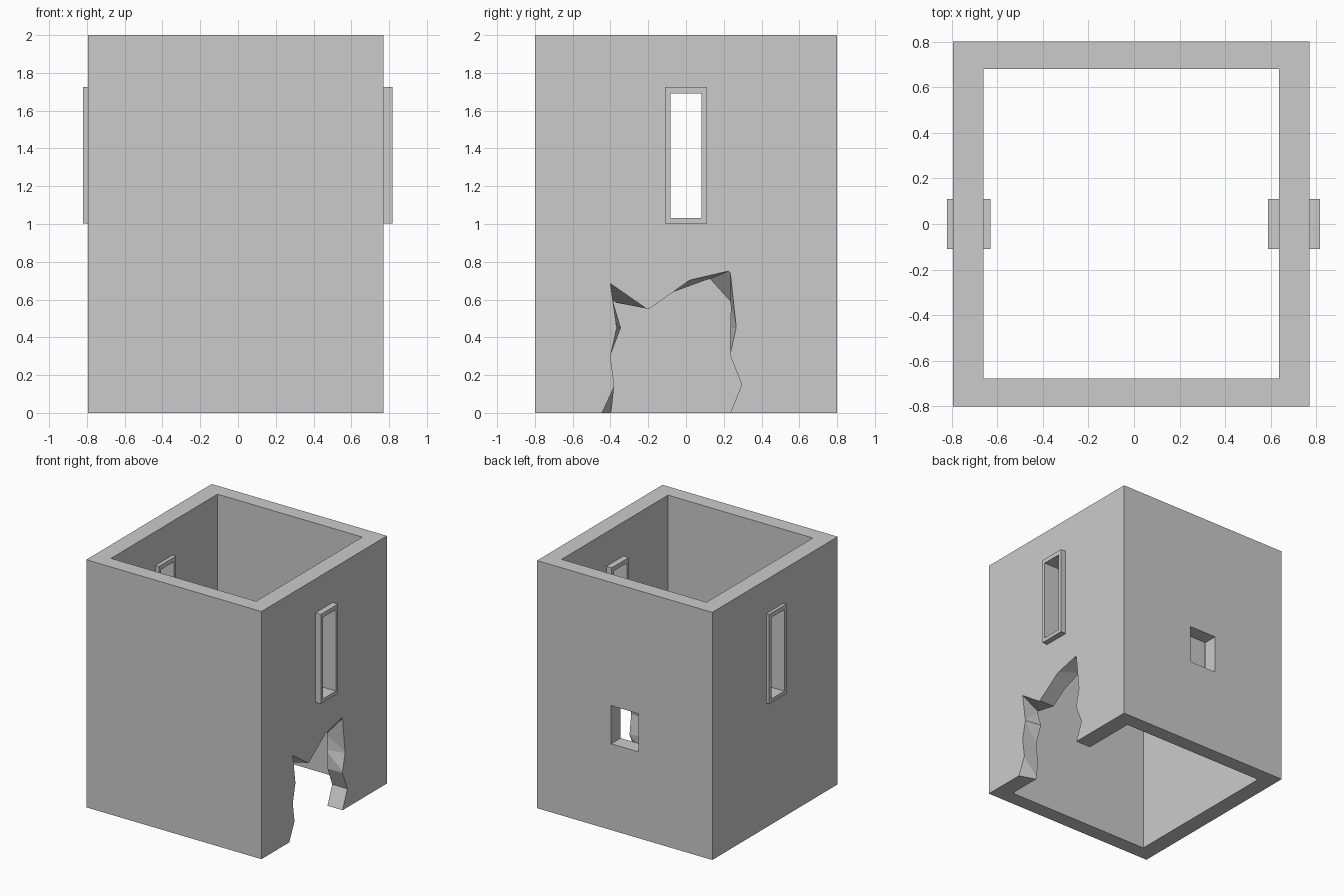
import bpy, bmesh

if "Cube" in bpy.data.objects:
    bpy.data.objects.remove(bpy.data.objects["Cube"])


def loft(name, rings, closed=False):
    """Skin matching point rings; cap the ends, or join last to first if closed."""
    bm = bmesh.new()
    vs = [[bm.verts.new(p) for p in ring] for ring in rings]
    n = len(vs[0])
    pairs = list(zip(vs, vs[1:])) + ([(vs[-1], vs[0])] if closed else [])
    for a, b in pairs:
        for i in range(n):
            j = (i + 1) % n
            bm.faces.new((a[i], a[j], b[j], b[i]))
    if not closed:
        bm.faces.new(vs[0])
        bm.faces.new(vs[-1])
        bmesh.ops.triangulate(bm, faces=bm.faces[:])
    bmesh.ops.recalc_face_normals(bm, faces=bm.faces[:])
    me = bpy.data.meshes.new(name)
    bm.to_mesh(me)
    bm.free()
    ob = bpy.data.objects.new(name, me)
    bpy.context.collection.objects.link(ob)
    return ob


def rect_z(x0, x1, y0, y1, z):
    return [(x0, y0, z), (x1, y0, z), (x1, y1, z), (x0, y1, z)]


def rect_x(x, y, z0, z1):
    return [(x, -y, z0), (x, y, z0), (x, y, z1), (x, -y, z1)]


def cut(target, cutter):
    cutter.hide_render = True
    m = target.modifiers.new("cut", 'BOOLEAN')
    m.operation, m.solver, m.object = 'DIFFERENCE', 'EXACT', cutter
    bpy.context.view_layer.objects.active = target
    bpy.ops.object.modifier_apply(modifier=m.name)
    bpy.data.objects.remove(cutter)


# Square tower shell, open at top and bottom
OUT, INN = (-0.795, 0.77, -0.8, 0.8), (-0.66, 0.635, -0.677, 0.68)
walls = loft("tower_walls", [rect_z(*OUT, 0), rect_z(*OUT, 2),
                             rect_z(*INN, 2), rect_z(*INN, 0)], closed=True)

# Small square opening in the back wall
cut(walls, loft("back_opening_cutter", [rect_z(-0.135, 0.108, 0.6, 0.9, 0.697),
                                        rect_z(-0.135, 0.108, 0.6, 0.9, 1.005)]))

# Slit windows with raised frames in both side walls
for side, x0, x1 in (("left", -0.82, -0.63), ("right", 0.587, 0.817)):
    cut(walls, loft("slit_cutter", [rect_x(x0 - 0.1, 0.095, 1.015, 1.71),
                                    rect_x(x1 + 0.1, 0.095, 1.015, 1.71)]))
    loft(side + "_window_frame",
         [rect_x(x0, 0.11, 1.003, 1.726), rect_x(x1, 0.11, 1.003, 1.726),
          rect_x(x1, 0.083, 1.033, 1.69), rect_x(x0, 0.083, 1.033, 1.69)], closed=True)

# Jagged breach in the right wall: outer-face and inner-face outlines (y, z)
outer = [(-.445, 0), (-.38, .15), (-.40, .30), (-.365, .45), (-.40, .685), (-.195, .55),
         (-.075, .635), (.03, .705), (.235, .74), (.265, .45), (.235, .30), (.295, .15), (.235, 0)]
inner = [(-.40, 0), (-.38, .15), (-.40, .30), (-.345, .45), (-.385, .595), (-.195, .55),
         (-.075, .635), (.11, .705), (.235, .59), (.235, .45), (.235, .30), (.295, .15), (.235, 0)]
outer = [(outer[0][0], -.1)] + outer + [(outer[-1][0], -.1)]
inner = [(inner[0][0], -.1)] + inner + [(inner[-1][0], -.1)]


def breach_ring(t):
    return [(0.77 - 0.135 * t, a[0] + (b[0] - a[0]) * t, a[1] + (b[1] - a[1]) * t)
            for a, b in zip(outer, inner)]


cut(walls, loft("breach_cutter", [breach_ring(-0.1), breach_ring(1.1)]))
